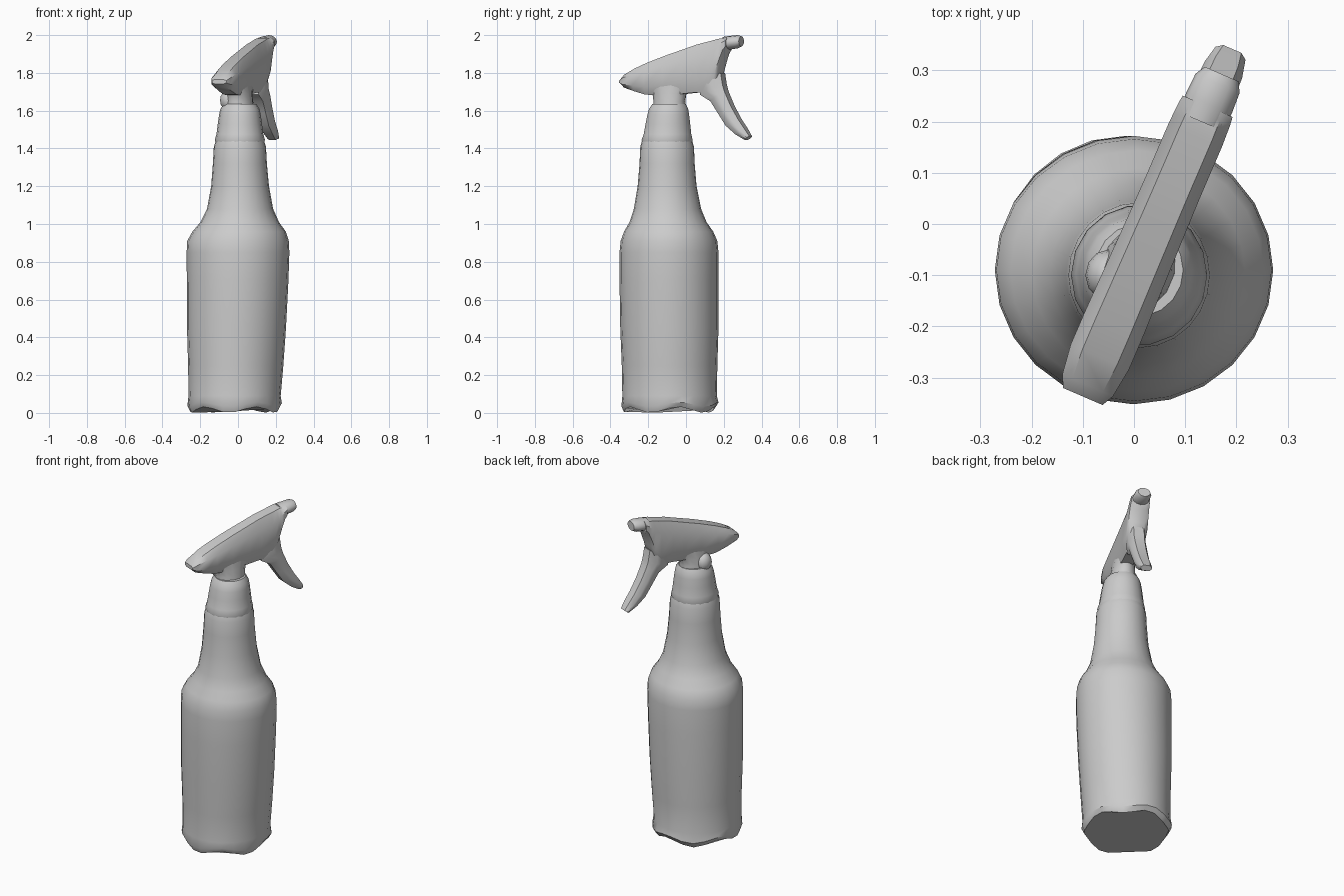
import bpy, bmesh, math
from mathutils import Vector


def loft(name, rings, angle=40):
    """Skin a list of equal-length rings, cap both ends, smooth by angle."""
    bm = bmesh.new()
    vr = [[bm.verts.new(p) for p in ring] for ring in rings]
    n = len(vr[0])
    for a, b in zip(vr, vr[1:]):
        for i in range(n):
            j = (i + 1) % n
            bm.faces.new((a[i], a[j], b[j], b[i]))
    bm.faces.new(vr[0])
    bm.faces.new(vr[-1])
    bmesh.ops.recalc_face_normals(bm, faces=bm.faces)
    me = bpy.data.meshes.new(name)
    bm.to_mesh(me)
    bm.free()
    ob = bpy.data.objects.new(name, me)
    bpy.context.collection.objects.link(ob)
    bpy.ops.object.select_all(action='DESELECT')
    ob.select_set(True)
    bpy.context.view_layer.objects.active = ob
    bpy.ops.object.shade_smooth_by_angle(angle=math.radians(angle))
    return ob


def ellipse(z, cx, cy, rx, ry, n=24, wave=0.0):
    ring = []
    for i in range(n):
        t = 2 * math.pi * i / n
        ring.append((cx + rx * math.cos(t), cy + ry * math.sin(t),
                     z + wave * math.sin(5 * t + 0.6)))
    return ring


# The spray head lies along a diagonal line seen from above
SIDE = Vector((0.918, -0.395, 0))


def head_point(y, z, w):
    return Vector((0.045 + 0.43 * y, y, z)) + SIDE * w


def box_ring(p_low, p_high, half, bevel=0.35):
    """Bevelled eight-sided section between two (y, z) points."""
    ring = []
    for t, w in ((0, -.6), (0, .6), (bevel, 1), (1 - bevel, 1),
                 (1, .6), (1, -.6), (1 - bevel, -1), (bevel, -1)):
        y = p_low[0] + (p_high[0] - p_low[0]) * t
        z = p_low[1] + (p_high[1] - p_low[1]) * t
        ring.append(head_point(y, z, w * half))
    return ring


# Bottle body: z, centre x, centre y, radius x, radius y
bottle = [(0.017, -.018, -.088, .235, .24), (0.045, -.018, -.085, .25, .257),
          (0.09, -.018, -.087, .244, .25), (0.25, -.012, -.087, .252, .253),
          (0.45, -.008, -.088, .262, .26), (0.70, -.002, -.09, .269, .262),
          (0.85, 0, -.09, .272, .262), (0.91, 0, -.09, .269, .256),
          (0.96, .006, -.092, .247, .236), (1.01, .009, -.095, .208, .204),
          (1.08, .011, -.098, .175, .178), (1.20, .011, -.1, .153, .156),
          (1.32, .01, -.1, .143, .146), (1.41, .01, -.1, .138, .142),
          (1.44, .01, -.1, .128, .133)]
loft("bottle", [ellipse(*r, wave=(.016, .012)[i] if i < 2 else 0)
                for i, r in enumerate(bottle)])

# Screw collar
collar = [(1.42, .01, -.1, .124, .128), (1.445, .01, -.1, .133, .137),
          (1.475, .01, -.098, .124, .128), (1.53, .01, -.096, .117, .12),
          (1.58, .01, -.094, .11, .112), (1.61, .01, -.092, .103, .105),
          (1.635, .01, -.09, .086, .09)]
loft("collar", [ellipse(*r, n=18) for r in collar])

# Neck flaring up into the spray head
neck = [(-.17, -.005, 1.60, .075), (-.168, -.008, 1.65, .07),
        (-.175, .0, 1.69, .064), (-.21, .04, 1.74, .058)]
rings = []
for y0, y1, z, w in neck:
    c, r = (y0 + y1) / 2, (y1 - y0) / 2
    rings.append([head_point(c + r * math.cos(a), z, w * math.sin(a))
                  for a in (2 * math.pi * i / 14 for i in range(14))])
loft("neck", rings)

# Round boss on the side of the neck
bpy.ops.mesh.primitive_uv_sphere_add(segments=12, ring_count=8, radius=1,
                                     location=(-.05, -.1, 1.655))
boss = bpy.context.object
boss.name = "neck_boss"
boss.scale = (.045, .05, .055)
bpy.ops.object.shade_smooth()

# Spray head: y, bottom z, top z, half width
head = [(-.337, 1.742, 1.765, .042), (-.315, 1.722, 1.79, .054),
        (-.26, 1.703, 1.822, .062), (-.2, 1.685, 1.85, .062),
        (-.1, 1.68, 1.89, .06), (0, 1.69, 1.925, .058),
        (.07, 1.697, 1.95, .057), (.14, 1.695, 1.968, .057),
        (.175, 1.75, 1.978, .057), (.195, 1.83, 1.982, .056),
        (.215, 1.90, 1.985, .055), (.23, 1.925, 1.988, .053)]
loft("spray_head", [box_ring((y, a), (y, b), w, .25) for y, a, b, w in head])

# Nozzle: rounded stub at the tip of the head
rings = []
for y, z, h, w in ((.20, 1.957, .034, .044), (.235, 1.96, .036, .049),
                   (.275, 1.965, .035, .047), (.293, 1.967, .027, .036)):
    rings.append([head_point(y, z + h * math.sin(a), w * math.cos(a))
                  for a in (2 * math.pi * i / 12 for i in range(12))])
loft("nozzle", rings)

# Trigger: inner and outer edge points, half width
trigger = [((.09, 1.75), (.195, 1.80), .05), ((.085, 1.685), (.205, 1.735), .05),
           ((.14, 1.65), (.215, 1.70), .048), ((.18, 1.585), (.247, 1.625), .045),
           ((.22, 1.52), (.285, 1.555), .042), ((.27, 1.475), (.318, 1.505), .04),
           ((.318, 1.445), (.342, 1.465), .032)]
loft("trigger", [box_ring(a, b, w) for a, b, w in trigger])
